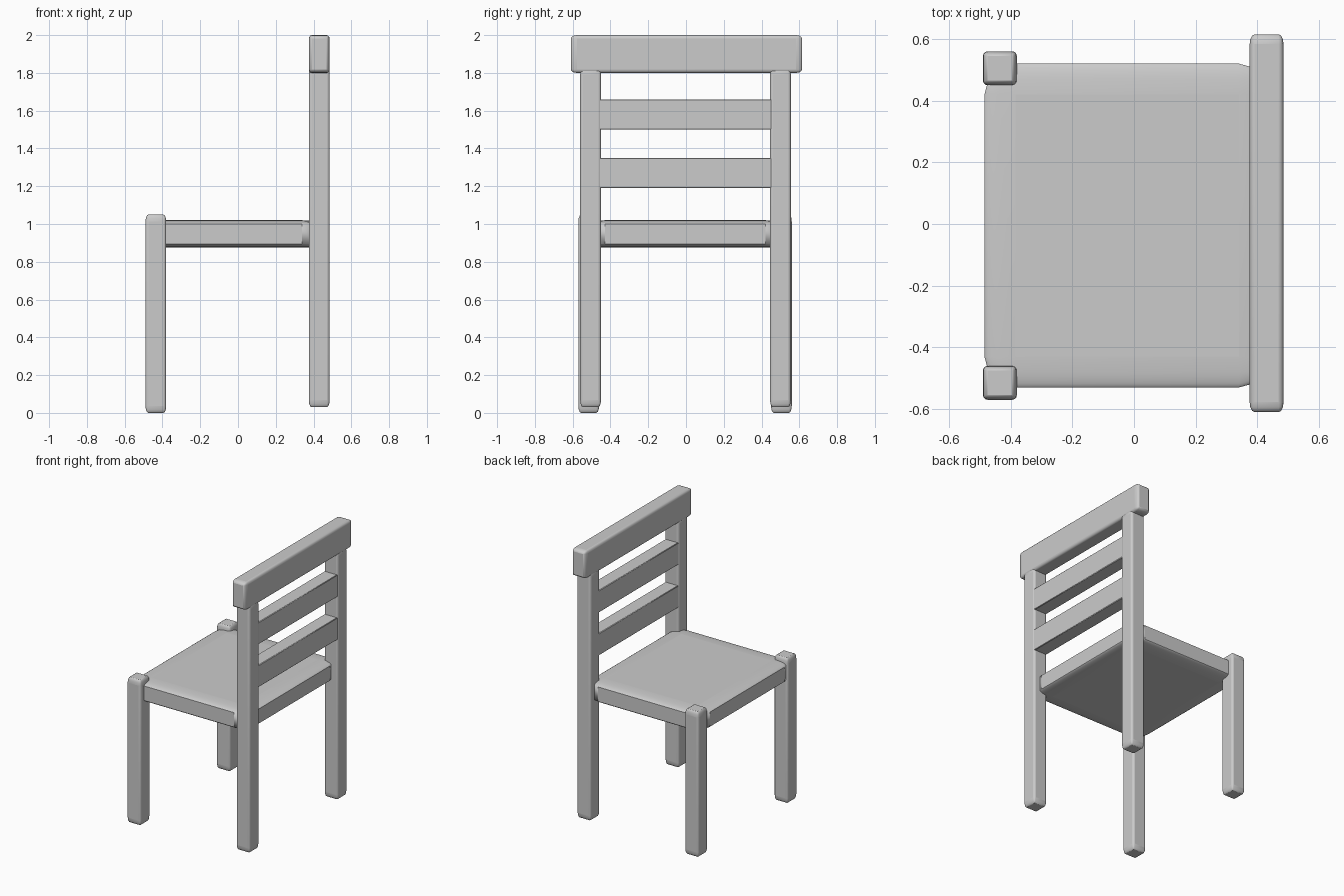
import bpy
from mathutils import Vector

if "Cube" in bpy.data.objects:
    bpy.data.objects.remove(bpy.data.objects["Cube"])


def box(name, lo, hi, bevel=0.0, stretch=(1, 1, 1), segments=3):
    """Box between two corners; its rounding is lengthened per axis by stretch."""
    lo, hi, s = Vector(lo), Vector(hi), Vector(stretch)
    bpy.ops.mesh.primitive_cube_add(size=1, location=(lo + hi) / 2)
    ob = bpy.context.object
    ob.name = name
    size = hi - lo
    for v in ob.data.vertices:
        v.co = Vector(v.co[i] * size[i] / s[i] for i in range(3))
    ob.scale = s
    if bevel:
        mod = ob.modifiers.new("rounding", 'BEVEL')
        mod.width = bevel
        mod.segments = segments
        mod.limit_method = 'NONE'
        bpy.ops.object.shade_smooth_by_angle()
    return ob


# legs: short front pair and tall back pair carrying the backrest
for side, y0 in (("left", 0.45), ("right", -0.57)):
    box(f"front_leg_{side}", (-0.49, y0, 0), (-0.38, y0 + 0.11, 1.05),
        0.015, (1, 1, 2.5))
for side, y0 in (("left", 0.445), ("right", -0.56)):
    box(f"back_leg_{side}", (0.375, y0, 0.03), (0.485, y0 + 0.11, 1.83),
        0.015, (1, 1, 2.5))

# seat with broad rounded corners
box("seat", (-0.485, -0.53, 0.875), (0.44, 0.52, 1.02), 0.02, (5, 5, 1))

# backrest slats
for i, z0 in enumerate((1.19, 1.50)):
    box(f"back_slat_{i + 1}", (0.379, -0.46, z0), (0.481, 0.455, z0 + 0.16),
        0.004, segments=1)

# top rail
box("top_rail", (0.375, -0.61, 1.80), (0.485, 0.615, 2.0), 0.016, (1, 2, 1.2))
